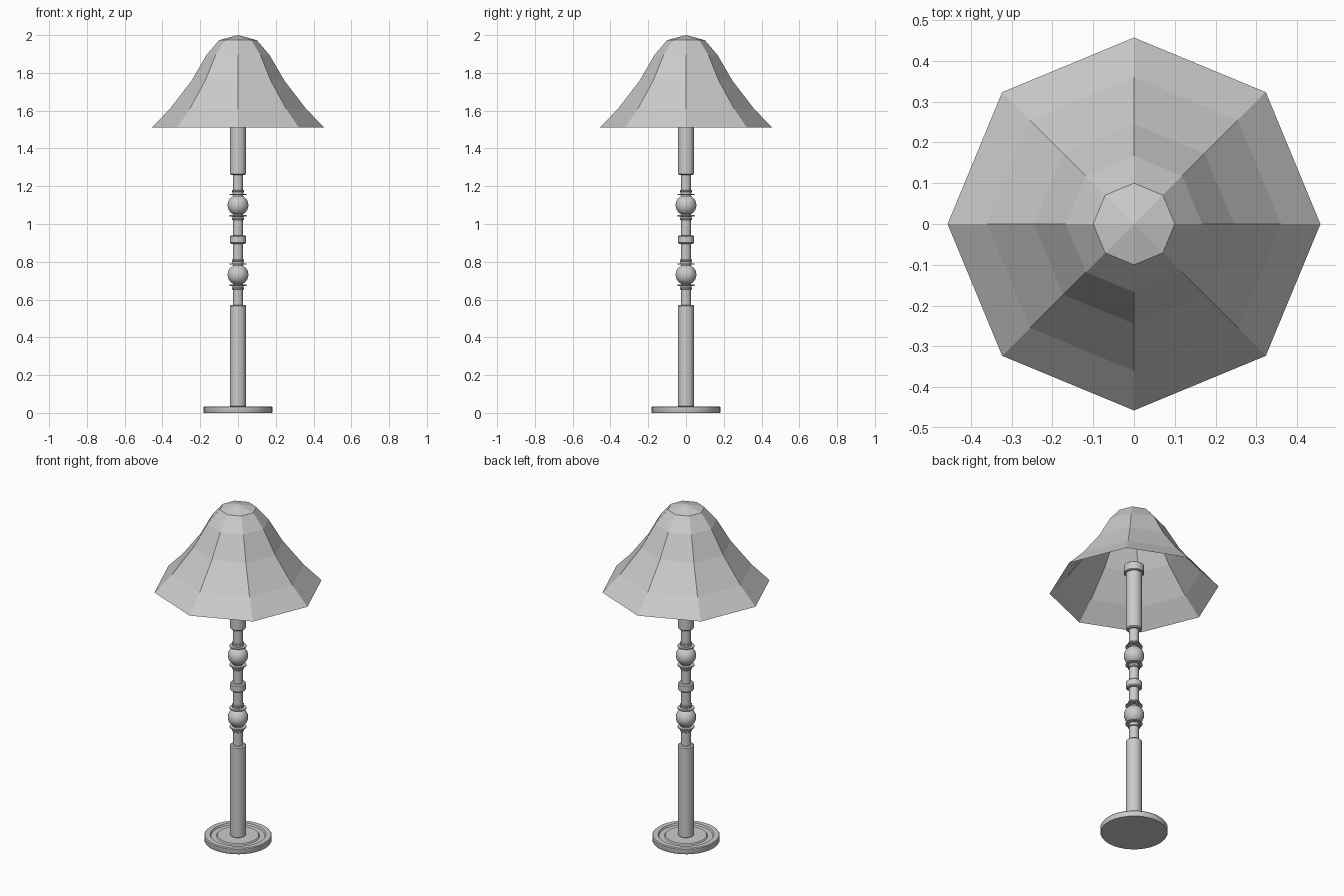
import bpy, bmesh
from math import sin, cos, pi

if "Cube" in bpy.data.objects:
    bpy.data.objects.remove(bpy.data.objects["Cube"])


def lathe(name, profile, sides, smooth):
    """Revolve (radius, z) points about z; radius 0 makes a single pole vertex."""
    bm = bmesh.new()
    rings = []
    for r, z in profile:
        n = 1 if r == 0 else sides
        rings.append([bm.verts.new((r * cos(2 * pi * i / sides),
                                    r * sin(2 * pi * i / sides), z)) for i in range(n)])
    for a, b in zip(rings, rings[1:]):
        for i in range(sides):
            j = (i + 1) % sides
            if len(a) == 1:
                bm.faces.new((a[0], b[j], b[i]))
            elif len(b) == 1:
                bm.faces.new((a[i], a[j], b[0]))
            else:
                bm.faces.new((a[i], a[j], b[j], b[i]))
    mesh = bpy.data.meshes.new(name)
    bm.to_mesh(mesh)
    bm.free()
    obj = bpy.data.objects.new(name, mesh)
    bpy.context.collection.objects.link(obj)
    if smooth:
        bpy.context.view_layer.objects.active = obj
        obj.select_set(True)
        bpy.ops.object.shade_smooth_by_angle(angle=pi / 6)
        obj.select_set(False)
    return obj


def rod(name, r, z0, z1, bevel=0.003):
    """Closed turned cylinder with softened ends."""
    return lathe(name, [(0, z0), (r - bevel, z0), (r, z0 + bevel),
                        (r, z1 - bevel), (r - bevel, z1), (0, z1)], 32, True)


# Round foot with a shallow ring step on top
lathe("base", [(0, 0), (0.18, 0), (0.182, 0.004), (0.182, 0.03), (0.178, 0.035),
               (0.15, 0.035), (0.145, 0.026), (0.117, 0.026), (0.112, 0.032),
               (0, 0.032)], 48, True)

# Lower column, slim core and upper column with its socket collar
rod("lower_column", 0.043, 0.03, 0.572, 0.006)
rod("core_rod", 0.026, 0.56, 1.28)
rod("upper_column", 0.043, 1.26, 1.63, 0.006)
rod("socket_collar", 0.055, 1.61, 1.66, 0.004)

# Middle band
rod("middle_band", 0.043, 0.895, 0.94, 0.006)

# Turned balls, each between thin discs and small rings
for label, zc in (("lower", 0.732), ("upper", 1.10)):
    n = 14
    ball = [(0.055 * sin(pi * i / n) if 0 < i < n else 0, zc - 0.055 * cos(pi * i / n))
            for i in range(n + 1)]
    lathe(label + "_ball", ball, 32, True)
    for side, s in (("bottom", -1), ("top", 1)):
        zd, zr = zc + s * 0.056, zc + s * 0.074
        rod(f"{label}_{side}_disc", 0.046, zd - 0.003, zd + 0.003, 0.001)
        rod(f"{label}_{side}_collar", 0.029, min(zd, zr), max(zd, zr), 0.001)
        rod(f"{label}_{side}_ring", 0.033, zr - 0.005, zr + 0.005, 0.002)

# Eight-sided flared shade, open underneath
lathe("shade", [(0.457, 1.51), (0.36, 1.61), (0.245, 1.76), (0.167, 1.895),
                (0.1, 1.973), (0, 2.0)], 8, False)
